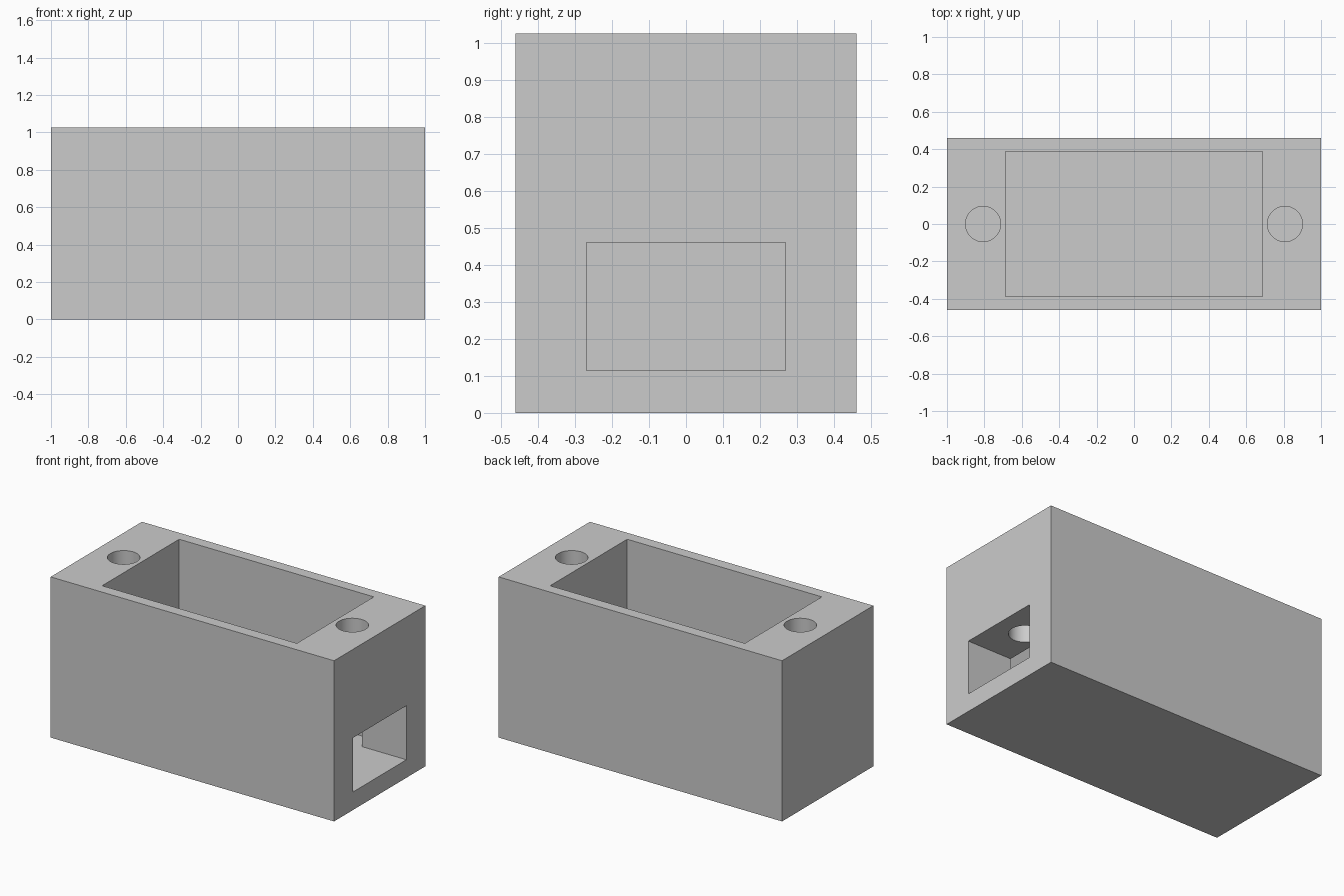
import bpy

if "Cube" in bpy.data.objects:
    bpy.data.objects.remove(bpy.data.objects["Cube"], do_unlink=True)

# Single flat colour
grey = bpy.data.materials.new("light grey")
grey.use_nodes = True
colour = (0.6, 0.6, 0.6, 1)
grey.diffuse_color = colour
grey.node_tree.nodes["Principled BSDF"].inputs["Base Color"].default_value = colour

LENGTH, DEPTH, HEIGHT = 2.0, 0.92, 1.025
POCKET_X, POCKET_Y = 0.687, 0.388
FLOOR, TUNNEL_TOP, TUNNEL_Y = 0.115, 0.46, 0.269
HOLE_X, HOLE_R = 0.807, 0.094


def box(name, low, high):
    bpy.ops.mesh.primitive_cube_add(
        size=1, location=[(a + b) / 2 for a, b in zip(low, high)])
    obj = bpy.context.object
    obj.name = name
    obj.scale = [b - a for a, b in zip(low, high)]
    bpy.ops.object.transform_apply(location=True, rotation=False, scale=True)
    obj.data.materials.append(grey)
    return obj


def cylinder(name, x, bottom, top):
    bpy.ops.mesh.primitive_cylinder_add(
        vertices=64, radius=HOLE_R, depth=top - bottom,
        location=(x, 0, (bottom + top) / 2))
    obj = bpy.context.object
    obj.name = name
    obj.data.materials.append(grey)
    return obj


# Solid block
body = box("housing", (-LENGTH / 2, -DEPTH / 2, 0), (LENGTH / 2, DEPTH / 2, HEIGHT))

# Open pocket, side tunnel level with the pocket floor, and two screw holes
above = HEIGHT + 0.1
cutters = [
    box("pocket_cutter", (-POCKET_X, -POCKET_Y, FLOOR), (POCKET_X, POCKET_Y, above)),
    box("tunnel_cutter", (POCKET_X - 0.1, -TUNNEL_Y, FLOOR),
        (LENGTH / 2 + 0.1, TUNNEL_Y, TUNNEL_TOP)),
    cylinder("left_hole_cutter", HOLE_X, TUNNEL_TOP - 0.05, above),
    cylinder("right_hole_cutter", -HOLE_X, TUNNEL_TOP, above),
]
for cutter in cutters:
    mod = body.modifiers.new(cutter.name, "BOOLEAN")
    mod.operation = "DIFFERENCE"
    mod.solver = "EXACT"
    mod.object = cutter
    bpy.ops.object.select_all(action="DESELECT")
    body.select_set(True)
    bpy.context.view_layer.objects.active = body
    bpy.ops.object.modifier_apply(modifier=mod.name)
    bpy.data.objects.remove(cutter, do_unlink=True)

# Smooth hole walls, crisp edges
bpy.ops.object.shade_smooth_by_angle()
